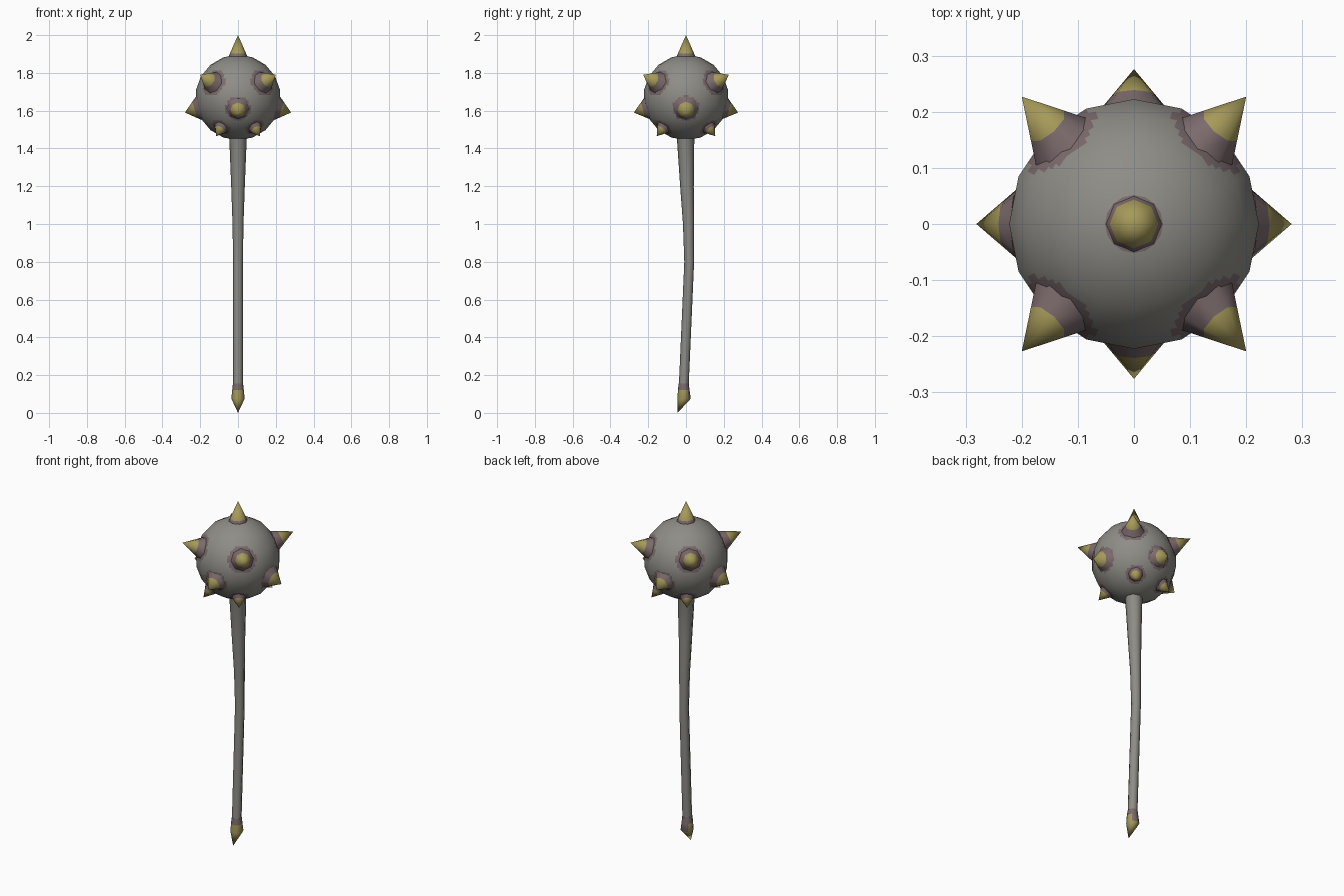
import bpy, bmesh, math
from mathutils import Vector

cube = bpy.data.objects.get("Cube")
if cube:
    bpy.data.objects.remove(cube, do_unlink=True)


def material(name, color):
    m = bpy.data.materials.new(name)
    m.use_nodes = True
    m.diffuse_color = (*color, 1)
    m.node_tree.nodes["Principled BSDF"].inputs["Base Color"].default_value = (*color, 1)
    return m


METAL = material("grey metal", (0.27, 0.265, 0.24))
MAUVE = material("mauve stain", (0.2, 0.145, 0.15))
YELLOW = material("dull yellow", (0.38, 0.32, 0.1))

CENTRE = Vector((0, 0, 1.67))
RADIUS = 0.226


def finish(name, bm, mats, angle=50):
    me = bpy.data.meshes.new(name)
    bmesh.ops.recalc_face_normals(bm, faces=bm.faces)
    bm.to_mesh(me)
    bm.free()
    for m in mats:
        me.materials.append(m)
    ob = bpy.data.objects.new(name, me)
    bpy.context.collection.objects.link(ob)
    bpy.ops.object.select_all(action="DESELECT")
    ob.select_set(True)
    bpy.context.view_layer.objects.active = ob
    bpy.ops.object.shade_smooth_by_angle(angle=math.radians(angle))
    return ob


def loft(name, rings, mats, sides=8):
    """Skin rings given as (centre, axis, radius, material); radius 0 makes a tip."""
    bm = bmesh.new()
    loops = []
    for centre, axis, r, _ in rings:
        turn = Vector((0, 0, 1)).rotation_difference(axis)
        n = sides if r else 1
        loops.append([bm.verts.new(centre + turn @ Vector(
            (r * math.cos(math.tau * i / sides), r * math.sin(math.tau * i / sides), 0)))
            for i in range(n)])
    for a, b, ring in zip(loops, loops[1:], rings):
        for i in range(sides):
            j = (i + 1) % sides
            corners = [a[i], a[j], b[0]] if len(b) == 1 else [a[i], a[j], b[j], b[i]]
            bm.faces.new(corners).material_index = ring[3]
    bm.faces.new(loops[0][::-1])
    return finish(name, bm, mats)


# Spike tips with base radius and stain radius on the ball
spikes = [("top_spike", Vector((0, 0, 2.0)), 0.053, 0.055)]
for sx, side in ((1, "left"), (-1, "right")):
    spikes.append((side + "_spike", Vector((sx * 0.281, 0, 1.59)), 0.068, 0.072))
    for sy, end in ((-1, "front"), (1, "back")):
        tag = f"{end}_{side}"
        spikes.append((tag + "_upper_spike", Vector((sx * 0.2, sy * 0.227, 1.79)), 0.062, 0.078))
        spikes.append((tag + "_lower_spike", Vector((sx * 0.115, sy * 0.155, 1.465)), 0.045, 0.054))
for sy, end in ((-1, "front"), (1, "back")):
    spikes.append((end + "_spike", Vector((0, sy * 0.276, 1.59)), 0.062, 0.068))

for name, tip, base, _ in spikes:
    axis = (tip - CENTRE).normalized()
    start = CENTRE + axis * (RADIUS - 0.016)
    stain = 0.18 if name == "top_spike" else 0.35
    loft(name, [(start, axis, base, 0),
                (start.lerp(tip, stain), axis, base * (1 - stain), 1),
                (tip, axis, 0, 1)], [MAUVE, YELLOW])

# Ball: coarse sphere, finely cut so the stains around the spikes can be coloured
bm = bmesh.new()
bmesh.ops.create_uvsphere(bm, u_segments=16, v_segments=9, radius=RADIUS)
bmesh.ops.subdivide_edges(bm, edges=bm.edges, cuts=5, use_grid_fill=True)
for f in bm.faces:
    d = f.calc_center_median().normalized()
    for _, tip, _, stain in spikes:
        if d.angle(tip - CENTRE) < stain / RADIUS:
            f.material_index = 1
bmesh.ops.translate(bm, verts=bm.verts, vec=CENTRE)
ball = finish("ball", bm, [METAL, MAUVE], 80)
ball.data.normals_split_custom_set_from_vertices(
    [(v.co - CENTRE).normalized() for v in ball.data.vertices])

# Bent handle: (height, y offset, radius)
up = Vector((0, 0, 1))
path = [(0.14, -0.012, 0.026), (0.8, 0.017, 0.026), (1.0, 0.013, 0.029),
        (1.2, 0.005, 0.036), (1.45, -0.002, 0.046), (1.52, 0, 0.065)]
loft("handle", [(Vector((0, y, z)), up, r, 0) for z, y, r in path], [METAL])

# Slanted end cap, stained at its collar and on the back
cap = loft("end_cap", [(Vector((0, -0.012, 0.155)), up, 0.027, 0),
                       (Vector((0, -0.012, 0.12)), up, 0.031, 1),
                       (Vector((0, -0.01, 0.075)), up, 0.035, 1),
                       (Vector((0, -0.045, 0)), up, 0, 1)], [MAUVE, YELLOW])
for p in cap.data.polygons:
    if p.normal.y > 0.5 and p.center.z > 0.07:
        p.material_index = 0
